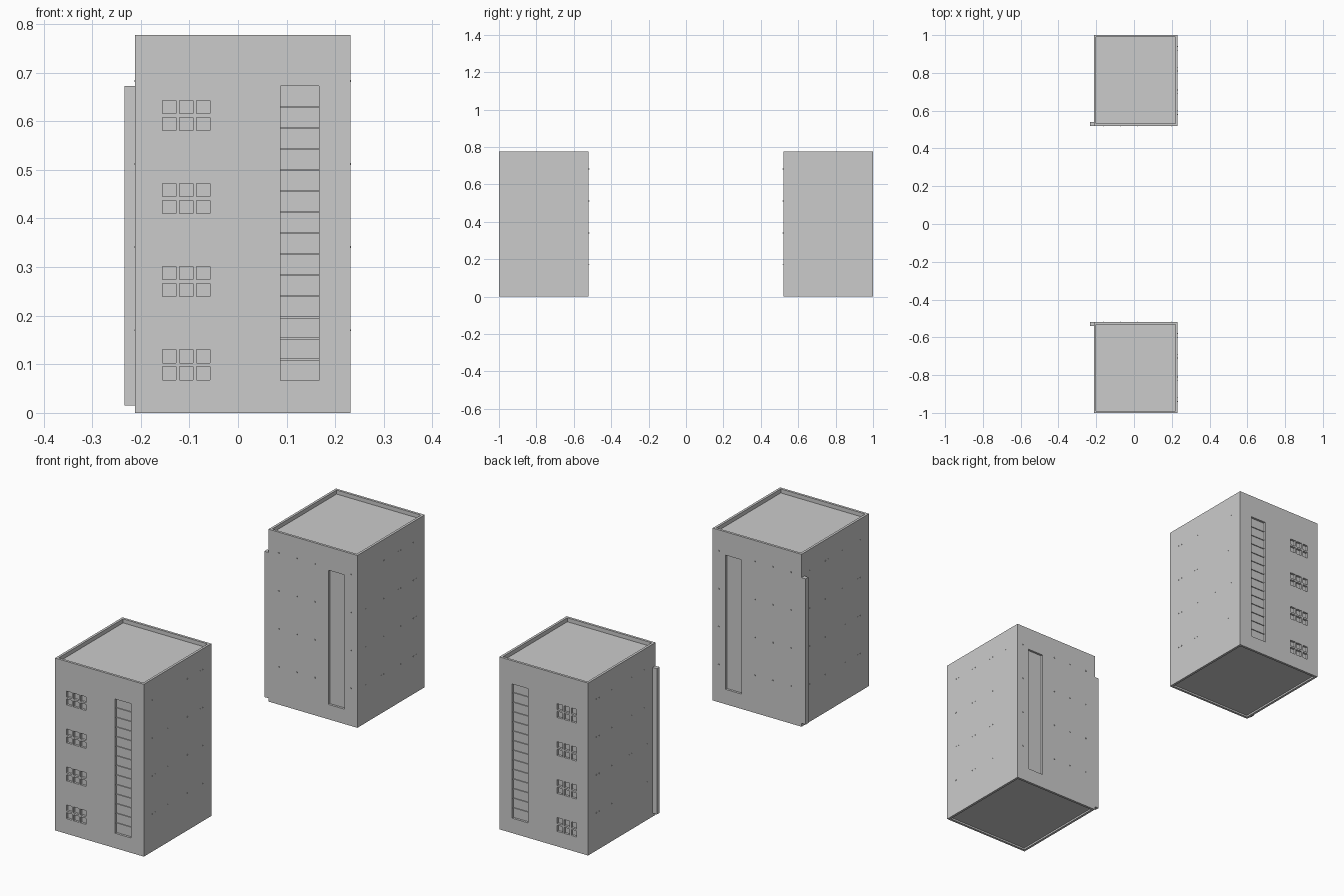
import bpy, bmesh
from mathutils import Matrix, Vector

if "Cube" in bpy.data.objects:
    bpy.data.objects.remove(bpy.data.objects["Cube"])

X0, X1 = -0.212, 0.231      # tower width
Y0, Y1 = -1.0, -0.52        # outer facade, courtyard facade
H = 0.777
FLOOR = 0.171               # storey height


def boxes(name, items):
    """One object made of axis-aligned boxes, each given as two corners."""
    bm = bmesh.new()
    for lo, hi in items:
        lo, hi = Vector(lo), Vector(hi)
        m = Matrix.Translation((lo + hi) / 2) @ Matrix.Diagonal((*(hi - lo), 1))
        bmesh.ops.create_cube(bm, size=1, matrix=m)
    me = bpy.data.meshes.new(name)
    bm.to_mesh(me)
    bm.free()
    ob = bpy.data.objects.new(name, me)
    bpy.context.collection.objects.link(ob)
    return ob


def mirrored(ob):
    """Second tower is the mirror image across y = 0."""
    mod = ob.modifiers.new("Mirror", 'MIRROR')
    mod.use_axis = (False, True, False)
    mod.use_mirror_merge = False
    return ob


# Tower block
tower = boxes("tower_walls", [((X0, Y0, 0), (X1, Y1, H))])

# Recesses: roof behind parapet, underside, stair windows, small panes
t, d = 0.011, 0.01
cuts = [
    ((X0 + t, Y0 + t, H - 0.018), (X1 - t, Y1 - t, H + 0.1)),
    ((X0 + t, Y0 + t, -0.1), (X1 - t, Y1 - t, 0.008)),
    ((0.087, Y0 - 0.1, 0.067), (0.167, Y0 + d, 0.672)),
    ((0.087, Y1 - d, 0.067), (0.167, Y1 + 0.1, 0.672)),
]
for level in range(4):
    for row in range(2):
        for col in range(3):
            x = -0.155 + col * 0.035
            z = 0.068 + level * FLOOR + row * 0.035
            cuts.append(((x, Y0 - 0.1, z), (x + 0.027, Y0 + d, z + 0.027)))
cutter = boxes("recess_cutter", cuts)
cutter.hide_render = True
mod = tower.modifiers.new("Recesses", 'BOOLEAN')
mod.operation = 'DIFFERENCE'
mod.solver = 'EXACT'
mod.object = cutter
bpy.context.view_layer.objects.active = tower
bpy.ops.object.modifier_apply(modifier=mod.name)
bpy.data.objects.remove(cutter)
mirrored(tower)

# Fin extending the courtyard wall past the corner
mirrored(boxes("corner_fin", [((-0.233, Y1 - 0.02, 0.015), (X0, Y1, 0.672))]))

# Horizontal bars across the outer stair window
bars = []
for i in range(1, 14):
    z = 0.067 + 0.605 * i / 14
    bars.append(((0.087, Y0 + 0.006, z - 0.002), (0.167, Y0 + d, z + 0.002)))
mirrored(boxes("stair_window_bars", bars))

# Small wall studs at every storey
studs, s = [], 0.002
for level in range(4):
    z = 0.17 + level * FLOOR
    for x in (-0.16, -0.07, 0.02, 0.2):
        studs.append(((x - s, Y1 - s, z - s), (x + s, Y1 + 0.003, z + s)))
    for x in (-0.18, -0.02, 0.05, 0.2):
        studs.append(((x - s, Y0, z - s), (x + s, Y0 + s, z + s)))
    for y in (-0.93, -0.82, -0.70, -0.59):
        for dy in (-0.01, 0.01):
            for x in (X0, X1):
                studs.append(((x - 0.001, y + dy - s, z - s),
                              (x + 0.001, y + dy + s, z + s)))
mirrored(boxes("wall_studs", studs))
